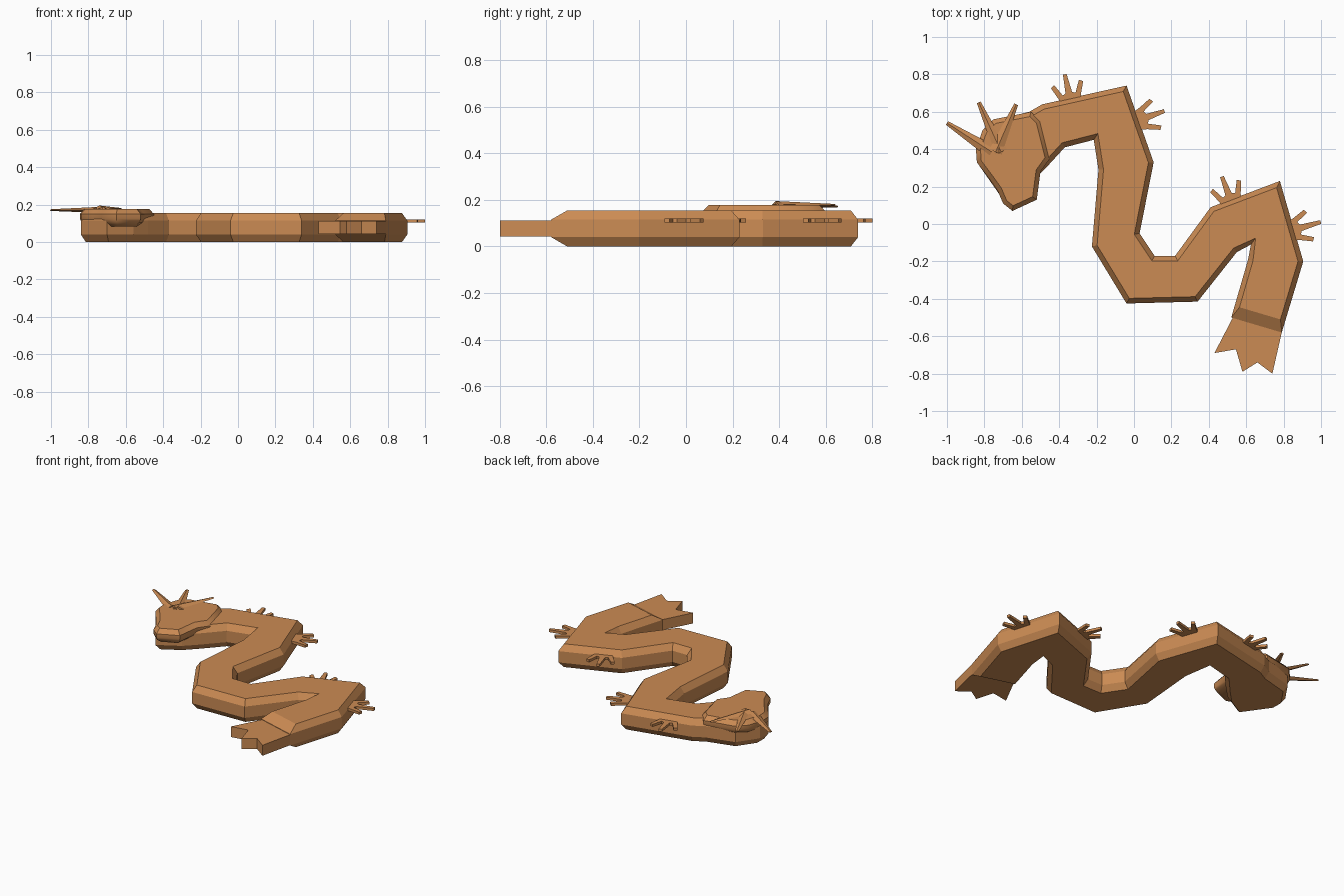
import bpy, bmesh, math
from mathutils import Vector, Matrix

if "Cube" in bpy.data.objects:
    bpy.data.objects.remove(bpy.data.objects["Cube"])

mat = bpy.data.materials.new("warm_tan")
mat.diffuse_color = (0.60, 0.26, 0.088, 1)
mat.use_nodes = True
mat.node_tree.nodes["Principled BSDF"].inputs["Base Color"].default_value = mat.diffuse_color


def finish(name, bm, smooth=0):
    bmesh.ops.recalc_face_normals(bm, faces=bm.faces[:])
    me = bpy.data.meshes.new(name)
    bm.to_mesh(me)
    bm.free()
    me.materials.append(mat)
    ob = bpy.data.objects.new(name, me)
    bpy.context.collection.objects.link(ob)
    if smooth:
        bpy.ops.object.select_all(action='DESELECT')
        ob.select_set(True)
        bpy.context.view_layer.objects.active = ob
        bpy.ops.object.shade_smooth_by_angle(angle=math.radians(smooth))
    return ob


def inset(pts, d, special):
    """Shrink a clockwise outline by d; special = {edge index: distance}."""
    out, n = [], len(pts)
    for i in range(n):
        p = Vector(pts[i])
        a = (p - Vector(pts[i - 1])).normalized()
        b = (Vector(pts[(i + 1) % n]) - p).normalized()
        na, nb = Vector((a.y, -a.x)), Vector((b.y, -b.x))
        da, db = special.get((i - 1) % n, d), special.get(i, d)
        det = na.x * nb.y - na.y * nb.x
        if abs(det) < 0.02:
            off = na * da
        else:
            off = Vector((da * nb.y - db * na.y, na.x * db - nb.x * da)) / det
        limit = 1.6 * max(da, db)
        if off.length > limit:
            off *= limit / off.length
        out.append(p + off)
    return out


def slab(name, pts, layers, special={}, smooth=0):
    """Stack the outline at each (z, inset) layer and skin it."""
    bm = bmesh.new()
    rings = []
    for z, d in layers:
        sp = {k: v if d else 0 for k, v in special.items()}
        ring = inset(pts, d, sp) if d else pts
        rings.append([bm.verts.new((p[0], p[1], z)) for p in ring])
    n = len(pts)
    for lo, hi in zip(rings, rings[1:]):
        for i in range(n):
            j = (i + 1) % n
            bm.faces.new((lo[i], lo[j], hi[j], hi[i]))
    bm.faces.new(rings[0])
    bm.faces.new(rings[-1])
    return finish(name, bm, smooth)


# Winding body with chamfered upper and lower edges
body = [(-.70, .13), (-.84, .33), (-.84, .42), (-.75, .55), (-.56, .60), (-.49, .64),
        (-.04, .74), (.105, .33), (.03, -.05), (.11, -.17), (.22, -.17), (.41, .09),
        (.78, .23), (.905, -.20), (.79, -.58), (.52, -.50), (.61, -.19), (.625, -.11),
        (.55, -.15), (.34, -.415), (-.04, -.425), (-.225, -.12), (-.19, .29),
        (-.215, .45), (-.37, .41), (-.48, .29), (-.56, .21)]
slab("body", body, [(0, .027), (.04, 0), (.115, 0), (.155, .027)], {14: .065})

# Forked tail fin
tail = [(.56, -.44), (.79, -.50), (.79, -.58), (.74, -.80), (.66, -.74), (.58, -.79),
        (.545, -.67), (.43, -.69)]
slab("tail_fin", tail, [(.042, 0), (.112, 0)])

# Head lying on the neck
head = [(-.65, .07), (-.70, .11), (-.73, .18), (-.78, .25), (-.84, .33), (-.845, .40),
        (-.81, .50), (-.75, .56), (-.55, .60), (-.50, .55), (-.45, .35), (-.50, .28),
        (-.52, .13)]
slab("head", head, [(.083, .035), (.105, .008), (.125, 0), (.15, 0), (.178, .024)], smooth=40)

# Three flat tapering horns
for i, (base, tip) in enumerate([((-.76, .385, .172), (-1, .54, .171)),
                                 ((-.71, .385, .178), (-.83, .65, .172)),
                                 ((-.74, .385, .180), (-.63, .64, .178))]):
    b, t = Vector(base), Vector(tip)
    d = (t - b).normalized()
    side = d.cross(Vector((0, 0, 1))).normalized()
    up = side.cross(d)
    m = Matrix((side, up * .42, d)).transposed().to_4x4()
    m.translation = (b + t) / 2
    bm = bmesh.new()
    bmesh.ops.create_cone(bm, cap_ends=True, segments=4, radius1=.036, radius2=.011,
                          depth=(t - b).length, matrix=m)
    finish("horn_%d" % (i + 1), bm)

# Three-spiked fins standing out from the back bends
half = [(.05, -.03), (.062, .01), (.088, .073), (.068, .086), (.035, .022), (.018, .03)]
for i, (cx, cy, nx, ny, length) in enumerate([(-.342, .673, -.217, .976, .13),
                                              (.043, .562, .943, .333, .127),
                                              (.516, .132, -.354, .935, .13),
                                              (.862, -.029, .960, .279, .142)]):
    right = half + [(.01, length)]
    local = right + [(-x, y) for x, y in reversed(right)]
    pts = [(cx + t * ny + n * nx, cy - t * nx + n * ny) for t, n in local]
    slab("back_fin_%d" % (i + 1), pts, [(.104, 0), (.121, 0)])
